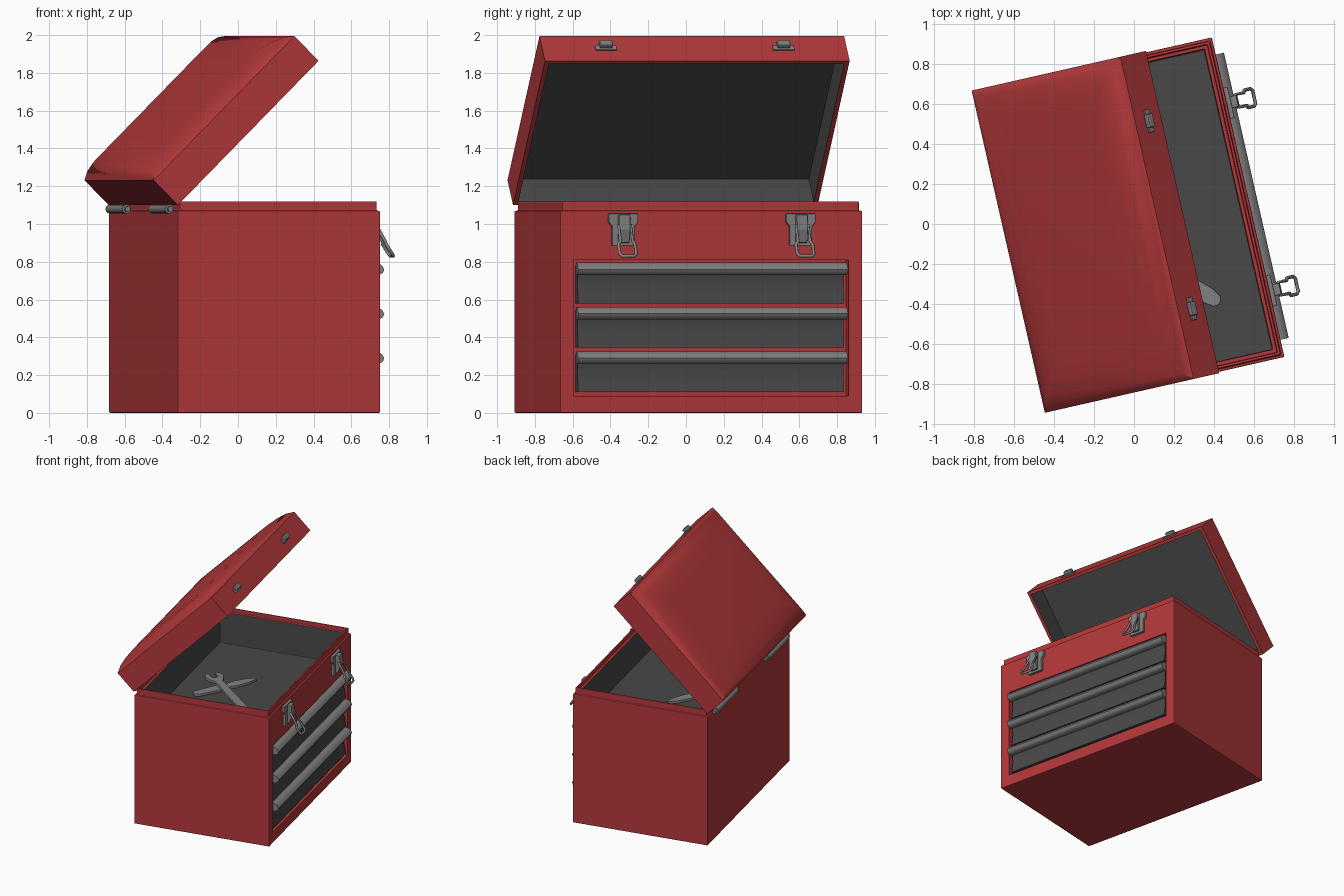
import bpy, bmesh, math
from mathutils import Matrix, Vector

if "Cube" in bpy.data.objects:
    bpy.data.objects.remove(bpy.data.objects["Cube"])

# Whole box is turned about z; parts are built in box space (front is +x)
BOX = Matrix.Translation((0.035, 0.0125, 0)) @ Matrix.Rotation(math.radians(12.8), 4, 'Z')
LID = BOX @ Matrix.Translation((-0.55, 0, 1.10)) @ Matrix.Rotation(math.radians(-45), 4, 'Y')


def material(name, rgb):
    m = bpy.data.materials.new(name)
    m.diffuse_color = (*rgb, 1)
    m.use_nodes = True
    m.node_tree.nodes["Principled BSDF"].inputs["Base Color"].default_value = m.diffuse_color
    return m


RED = material("red_paint", (0.45, 0.04, 0.043))
DARK = material("dark_lining", (0.065, 0.065, 0.065))
STEEL = material("steel", (0.22, 0.22, 0.22))


def add(name, bm, mats, matrix=BOX, bevel=0, smooth=None):
    bmesh.ops.recalc_face_normals(bm, faces=bm.faces)
    me = bpy.data.meshes.new(name)
    bm.to_mesh(me)
    bm.free()
    ob = bpy.data.objects.new(name, me)
    bpy.context.collection.objects.link(ob)
    ob.matrix_world = matrix
    for m in mats:
        me.materials.append(m)
    if bevel:
        b = ob.modifiers.new("bevel", 'BEVEL')
        b.width, b.segments, b.limit_method = bevel, 2, 'ANGLE'
    if smooth:
        me.shade_smooth()
        me.set_sharp_from_angle(angle=math.radians(smooth))
    return ob


def loft(rings, dark_from, cx=0):
    """Rectangles (half x, half y, z) joined into a closed solid."""
    bm = bmesh.new()
    loops = [[bm.verts.new((cx + sx * hx, sy * hy, z))
              for sx, sy in ((-1, -1), (1, -1), (1, 1), (-1, 1))] for hx, hy, z in rings]
    for k, (a, b) in enumerate(zip(loops, loops[1:])):
        for i in range(4):
            j = (i + 1) % 4
            f = bm.faces.new((a[i], a[j], b[j], b[i]))
            f.material_index = int(k >= dark_from)
    bm.faces.new(loops[0])
    bm.faces.new(loops[-1]).material_index = int(dark_from < len(rings))
    return bm


def extrude(outline, vec):
    bm = bmesh.new()
    f = bm.faces.new([bm.verts.new(p) for p in outline])
    r = bmesh.ops.extrude_face_region(bm, geom=[f], use_keep_orig=True)
    bmesh.ops.translate(bm, vec=vec, verts=[v for v in r["geom"] if isinstance(v, bmesh.types.BMVert)])
    return bm


def profile_y(pts, half):
    return extrude([(x, -half, z) for x, z in pts], (0, 2 * half, 0))


def box(lo, hi):
    return extrude([(lo[0], lo[1], lo[2]), (hi[0], lo[1], lo[2]),
                    (hi[0], hi[1], lo[2]), (lo[0], hi[1], lo[2])], (0, 0, hi[2] - lo[2]))


# Body with stepped rim and dark tray inside
body = add("body", loft([(.55, .82, 0), (.55, .82, 1.07), (.535, .805, 1.07), (.535, .805, 1.12),
                         (.52, .79, 1.12), (.52, .79, 1.09), (.50, .77, 1.09), (.50, .77, .83)], 6),
           [RED, DARK], bevel=0.006)
cutter = add("drawer_recess_cutter", box((.485, -.745, .09), (.7, .745, .81)), [])
cutter.hide_render = True
cutter.hide_viewport = True
cut = body.modifiers.new("drawer_recess", 'BOOLEAN')
cut.operation, cut.object = 'DIFFERENCE', cutter

# Open lid: domed top outside, dark lining inside
hx, hy = 0.54, 0.827
dome = [(.25, .064), (.16, .06), (.09, .048), (.04, .03), (0, 0)]
outer = [(hx - i, hy - i, .186 + h) for i, h in dome]
add("lid", loft(outer + [(hx, hy, 0), (hx - .025, hy - .025, 0), (hx - .025, hy - .025, .17)],
                len(outer) + 1, cx=hx), [RED, DARK], LID, smooth=40)

# Three drawers with rolled handle bars
for n in range(3):
    z = 0.11 + 0.235 * n
    add(f"drawer_{n + 1}", profile_y([(.47, z), (.545, z), (.538, z + .04), (.53, z + .09), (.532, z + .14),
                                      (.54, z + .17), (.54, z + .2), (.47, z + .2)], .722), [DARK], smooth=30)
    add(f"drawer_handle_{n + 1}", profile_y([(.535, z + .15), (.565, z + .15), (.585, z + .162), (.592, z + .18),
                                             (.58, z + .2), (.555, z + .215), (.535, z + .215)], .732),
        [STEEL], smooth=40)

for side, y in (("left", -.482), ("right", .482)):
    # Latch: plate, lever and wire loop hanging outwards
    plate = [(.08, 1.055), (.08, 1.01), (.06, .985), (.06, .885)]
    outline = [(.548, y + a, b) for a, b in plate] + [(.548, y - a, b) for a, b in reversed(plate)]
    add(f"latch_plate_{side}", extrude(outline, (.024, 0, 0)), [STEEL], bevel=.004)
    add(f"latch_lever_{side}", extrude([(.57, y - .03, .90), (.59, y - .03, .90), (.61, y - .03, .97),
                                        (.605, y - .03, 1.05), (.57, y - .03, 1.05)], (0, .06, 0)),
        [STEEL], bevel=.005)
    cu = bpy.data.curves.new("latch_loop", 'CURVE')
    cu.dimensions, cu.bevel_depth, cu.bevel_resolution = '3D', .009, 1
    sp = cu.splines.new('POLY')
    pts = [(.6, -.033, .99), (.645, -.033, .91), (.65, -.045, .89), (.682, -.045, .842), (.69, -.033, .83),
           (.69, .033, .83), (.682, .045, .842), (.65, .045, .89), (.645, .033, .91), (.6, .033, .99)]
    sp.points.add(len(pts) - 1)
    for p, (a, b, c) in zip(sp.points, pts):
        p.co = (a, y + b, c, 1)
    sp.use_cyclic_u = True
    cu.materials.append(STEEL)
    loop = bpy.data.objects.new(f"latch_loop_{side}", cu)
    bpy.context.collection.objects.link(loop)
    loop.matrix_world = BOX

    # Catch on the lid front
    add(f"lid_catch_{side}", box((1.078, y - .058, .075), (1.09, y + .058, .11)), [STEEL], LID, .004)
    add(f"lid_catch_hook_{side}", box((1.085, y - .035, .085), (1.115, y + .035, .125)), [STEEL], LID, .008)

    # Hinge barrel with thinner pin
    for part, r, length in (("barrel", .024, .40), ("pin", .014, .46)):
        bm = bmesh.new()
        bmesh.ops.create_cone(bm, cap_ends=True, segments=12, radius1=r, radius2=r, depth=length,
                              matrix=Matrix.Translation((-.57, y * 1.06, 1.08)) @ Matrix.Rotation(math.pi / 2, 4, 'X'))
        add(f"hinge_{part}_{side}", bm, [STEEL], smooth=40)


# Tools lying crossed in the tray
def tool(name, start, end, half_outline, z, notch=()):
    s, e = Vector(start), Vector(end)
    d = e - s
    m = BOX @ Matrix.Translation((*s, z)) @ Matrix.Rotation(math.atan2(d.y, d.x), 4, 'Z')
    pts = [(x, w, 0) for x, w in half_outline] + [(x, -w, 0) for x, w in reversed(half_outline)]
    add(name, extrude(pts + [(x, w, 0) for x, w in notch], (0, 0, .022)), [STEEL], m, .004)


tool("wrench", (-.32, .155), (.295, -.488),
     [(0, .03), (.02, .062), (.07, .072), (.12, .055), (.16, .03), (.70, .036), (.82, .042), (.87, .032), (.887, .012)],
     .855, [(.01, -.026), (.075, -.026), (.09, 0), (.075, .026), (.01, .026)])
tool("flat_chisel", (-.32, -.19), (.015, .24),
     [(0, .02), (.03, .035), (.2, .045), (.30, .035), (.36, .042), (.46, .036), (.54, .01)], .832)
